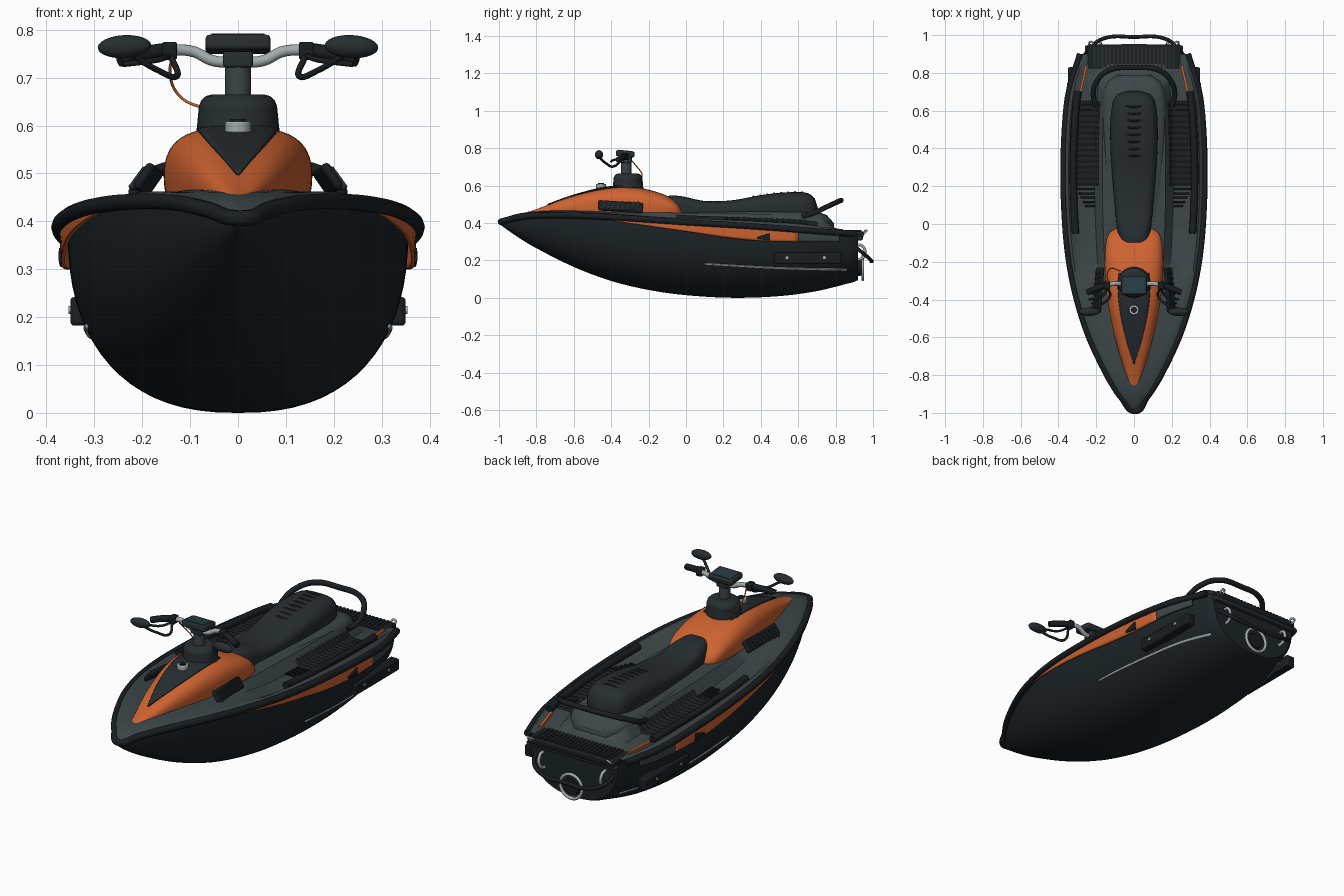
import bpy, bmesh, math
from mathutils import Vector, Matrix, Euler

cube = bpy.data.objects.get("Cube")
if cube:
    bpy.data.objects.remove(cube, do_unlink=True)


def material(name, r, g, b):
    mat = bpy.data.materials.new(name)
    mat.use_nodes = True
    mat.diffuse_color = (r, g, b, 1)
    mat.node_tree.nodes["Principled BSDF"].inputs["Base Color"].default_value = (r, g, b, 1)
    return mat


HULL = material("hull black", .012, .017, .021)
BLACK = material("black rubber", .01, .013, .016)
SEAT = material("seat vinyl", .02, .026, .03)
DECK = material("deck grey", .045, .06, .065)
ORANGE = material("orange paint", .62, .125, .03)
SILVER = material("silver metal", .36, .41, .42)
SCREEN = material("display blue", .02, .045, .06)


def sample(table, y):
    """Smoothly interpolate rows of (y, value, ...)."""
    y = min(max(y, table[0][0]), table[-1][0])
    i = next(n for n in range(len(table) - 1) if y <= table[n + 1][0])
    a, b = table[i], table[i + 1]
    before, after = table[max(i - 1, 0)], table[min(i + 2, len(table) - 1)]
    span = b[0] - a[0]
    t = (y - a[0]) / span
    out = []
    for c in range(1, len(a)):
        m0 = (b[c] - before[c]) / (b[0] - before[0]) * span
        m1 = (after[c] - a[c]) / (after[0] - a[0]) * span
        d = b[c] - a[c]
        out.append(a[c] + t * (m0 + t * (3 * d - 2 * m0 - m1 + t * (m0 + m1 - 2 * d))))
    return out


def steps(start, end, count):
    return [start + (end - start) * i / count for i in range(count + 1)]


def finish(name, data, mat, mirror=False, thick=0, bevel=0):
    obj = bpy.data.objects.new(name, data)
    bpy.context.collection.objects.link(obj)
    data.materials.append(mat)
    if mirror:
        obj.modifiers.new("Mirror", "MIRROR").use_mirror_merge = False
    if thick:
        solid = obj.modifiers.new("Solidify", "SOLIDIFY")
        solid.thickness, solid.offset = thick, 0
    if bevel:
        mod = obj.modifiers.new("Bevel", "BEVEL")
        mod.width, mod.segments = bevel, 3
    if obj.type == "MESH":
        bpy.ops.object.select_all(action="DESELECT")
        obj.select_set(True)
        bpy.context.view_layer.objects.active = obj
        bpy.ops.object.shade_smooth_by_angle(angle=math.radians(40))
    return obj


def surface(name, rows, mat, cap=False, **options):
    bm = bmesh.new()
    grid = [[bm.verts.new(p) for p in row] for row in rows]
    for a, b in zip(grid, grid[1:]):
        for j in range(len(a) - 1):
            bm.faces.new((a[j], a[j + 1], b[j + 1], b[j]))
    if cap:
        bm.faces.new(grid[0])
        bm.faces.new(grid[-1])
    bmesh.ops.remove_doubles(bm, verts=bm.verts, dist=.0004)
    bmesh.ops.recalc_face_normals(bm, faces=bm.faces)
    return to_object(name, bm, mat, **options)


def to_object(name, bm, mat, **options):
    mesh = bpy.data.meshes.new(name)
    bm.to_mesh(mesh)
    bm.free()
    return finish(name, mesh, mat, **options)


def solid(name, kind, at, size, mat, turn=(0, 0, 0), taper=1, **options):
    bm = bmesh.new()
    place = Matrix.LocRotScale(Vector(at), Euler(turn), Vector(size))
    if kind == "box":
        bmesh.ops.create_cube(bm, size=1, matrix=place)
    elif kind == "ball":
        bmesh.ops.create_uvsphere(bm, u_segments=32, v_segments=16, radius=.5, matrix=place)
    else:
        bmesh.ops.create_cone(bm, segments=32, cap_ends=True, radius1=.5,
                              radius2=.5 * taper, depth=1, matrix=place)
    return to_object(name, bm, mat, **options)


def tube(name, points, radius, mat, mirror=False, closed=False):
    curve = bpy.data.curves.new(name, "CURVE")
    curve.dimensions, curve.bevel_depth = "3D", radius
    curve.bevel_resolution, curve.use_fill_caps = 3, True
    spline = curve.splines.new("BEZIER")
    spline.bezier_points.add(len(points) - 1)
    spline.use_cyclic_u = closed
    for knot, p in zip(spline.bezier_points, points):
        knot.co = p
        knot.handle_left_type = knot.handle_right_type = "AUTO"
    return finish(name, curve, mat, mirror)


def dome(y, width, top, base, power, waist=1, count=24):
    """Arched cross-section from left to right."""
    row = []
    for a in steps(0, math.pi, count):
        rise = max(math.sin(a), 0) ** power
        c = math.cos(a)
        x = math.copysign(abs(c) ** power, c) * width * (waist + (1 - waist) * rise)
        row.append((x, y, base + (top - base) * rise))
    return row


# Hull: y, half width, keel height, rim height
LINES = [(-1, 0, .395, .41), (-.9, .08, .325, .435), (-.8, .142, .265, .446),
         (-.6, .237, .165, .446), (-.4, .302, .09, .437), (-.2, .343, .042, .424),
         (0, .364, .014, .41), (.25, .373, 0, .395), (.5, .366, .009, .378),
         (.7, .344, .036, .362), (.9, .285, .085, .348)]
CURVE = 2.4


def hull_x(y, z):
    w, keel, rim = sample(LINES, y)
    u = min(max((rim - z) / (rim - keel), 0), 1)
    return w * .955 * (1 - u ** CURVE) ** (1 / CURVE)


hull_rows = []
for y in steps(-1, .9, 50):
    w, keel, rim = sample(LINES, y)
    hull_rows.append([(x * .955, y, rim - (z - rim)) for x, _, z in
                      dome(y, w, rim + rim - keel, rim, 2 / CURVE, count=36)])
hull_rows.append([(x * .93, .92, .22 + (z - .22) * .93) for x, _, z in hull_rows[-1]])
surface("hull", hull_rows, HULL, cap=True)

# Deck: y, shoulder, floor and centre heights
HEIGHTS = [(-1, .41, .412, .413), (-.9, .443, .446, .45), (-.7, .455, .462, .466),
           (-.4, .448, .45, .46), (-.1, .43, .41, .455), (.3, .412, .392, .45),
           (.6, .395, .378, .44), (.72, .38, .368, .425), (.82, .365, .355, .36),
           (.9, .352, .352, .352)]
SPOTS = (1, .93, .84, .56, .45, 0)


def deck_point(y, f, lift=0):
    w, _, rim = sample(LINES, y)
    shoulder, floor, centre = sample(HEIGHTS, y)
    levels = (rim, shoulder, floor, floor, centre, centre)
    i = next(n for n in range(len(SPOTS) - 1) if abs(f) >= SPOTS[n + 1])
    t = (SPOTS[i] - abs(f)) / (SPOTS[i] - SPOTS[i + 1])
    return (w * f, y, levels[i] + (levels[i + 1] - levels[i]) * t + lift)


fractions = [-f for f in SPOTS] + list(SPOTS[-2::-1])
surface("deck", [[deck_point(y, f) for f in fractions] for y in steps(-1, .9, 50)], DECK, cap=True)
rim_line = [deck_point(y, 1, -.006) for y in steps(.9, -.99, 26)]
rim_line += [(-x, y, z) for x, y, z in reversed(rim_line[:-1])]
tube("rim_bumper", rim_line, .017, BLACK)
tube("gunwale_pad", [deck_point(y, .86, .015) for y in steps(-.05, .7, 8)], .019, BLACK, True)

# Ribbed foot mats and cross treads
mat_rows = []
for i, y in enumerate(steps(.2, .65, 60)):
    mat_rows.append([deck_point(y, f, .004 + .006 * (i // 2 % 2)) for f in steps(.5, .92, 8)])
surface("foot_mat", mat_rows, BLACK, mirror=True)
for i, y in enumerate(steps(.09, .18, 4)):
    tread = [[deck_point(y + d, f, .006) for f in steps(.56, .7 + .03 * i, 4)] for d in (0, .01)]
    surface("foot_tread", tread, BLACK, mirror=True, thick=.006)


# Side panels that follow the hull
def hull_strip(name, start, end, edges, out, mat):
    rows = []
    for y in steps(start, end, 30):
        top, low = sample(edges, y)
        rows.append([(hull_x(y, z) + out, y, z) for z in steps(top, low, 5)])
    surface(name, rows, mat, mirror=True, thick=.008)


FLASH = [(-.45, .425, .42), (0, .4, .355), (.25, .385, .318), (.45, .372, .302), (.8, .345, .3)]
hull_strip("side_flash", -.45, .6, FLASH, .012, ORANGE)
hull_strip("side_rear_panel", .6, .82, FLASH, .014, DECK)
hull_strip("side_notch", .38, .45, [(.38, .325, .315), (.45, .345, .305)], .018, BLACK)
hull_strip("hull_pinstripe", .1, .86, [(.1, .186, .178), (.5, .164, .155), (.86, .156, .146)], .001, SILVER)
solid("sponson", "box", (.325, .65, .212), (.05, .36, .06), BLACK, mirror=True, bevel=.008)
for y in (.54, .74):
    solid("sponson_bolt", "cylinder", (.35, y, .215), (.016, .016, .008), SILVER,
          turn=(0, math.pi / 2, 0), mirror=True)

# Cowl: y, half width, top height
COWL = [(-.89, .006, .446), (-.8, .046, .474), (-.6, .112, .546), (-.4, .157, .592),
        (-.25, .172, .588), (-.1, .165, .545), (-.04, .14, .5), (-.02, .1, .47)]
surface("cowl", [dome(y, *sample(COWL, y), .435, .62, .86) for y in steps(-.89, -.02, 36)],
        ORANGE, cap=True)
WEDGE = [(-.74, .003), (-.6, .045), (-.45, .076), (-.33, .086), (-.26, .08)]
wedge_rows = []
for y in steps(-.74, -.26, 20):
    half = sample(WEDGE, y)[0]
    w, top = sample(COWL, y)
    row = []
    for f in steps(-1, 1, 10):
        u = (abs(f) * half / w) ** (2 / .62)
        row.append((f * half, y, .438 + (top - .435) * (1 - u) ** .31))
    wedge_rows.append(row)
surface("cowl_inlay", wedge_rows, SEAT, thick=.006)
solid("filler_cap", "cylinder", (0, -.455, .597), (.054, .054, .024), SILVER, bevel=.004)
solid("filler_cap_centre", "cylinder", (0, -.455, .61), (.032, .032, .008), BLACK)

# Slatted vents beside the cowl
solid("cowl_vent", "box", (.188, -.35, .487), (.02, .24, .062), BLACK,
      turn=(-.08, -.6, .12), mirror=True, bevel=.009)
for y in steps(-.44, -.26, 7):
    solid("vent_slat", "box", (.198 - .12 * (y + .35), y, .49), (.012, .009, .052), SEAT,
          turn=(-.3, -.6, .12), mirror=True)

# Seat: y, half width, top height
SADDLE = [(-.145, .03, .5), (-.12, .065, .538), (-.04, .092, .545), (.1, .108, .518),
          (.25, .122, .522), (.42, .133, .552), (.58, .13, .565), (.66, .112, .556),
          (.695, .08, .52), (.705, .03, .48)]
surface("seat", [dome(y, *sample(SADDLE, y), .435, .55, .92) for y in steps(-.145, .705, 50)],
        SEAT, cap=True)
for y in steps(.36, .62, 7):
    rib = [(x, y + .012 * (x / .06) ** 2, sample(SADDLE, y)[1] - 3 * x * x) for x in steps(-.06, .06, 4)]
    tube("seat_rib", rib, .005, BLACK)
PLINTH = [(-.1, .14, .455), (.3, .165, .465), (.6, .175, .462), (.74, .15, .45), (.79, .09, .4)]
surface("seat_plinth", [dome(y, *sample(PLINTH, y), .36, .4) for y in steps(-.1, .79, 24)],
        DECK, cap=True)
arch = [(.2, .62, .435), (.215, .68, .452), (.2, .75, .485), (.14, .81, .513), (0, .828, .52)]
tube("grab_handle", arch + [(-x, y, z) for x, y, z in arch[-2::-1]], .014, BLACK)

# Rear platform and slats
solid("rear_platform", "box", (0, .875, .338), (.5, .15, .034), BLACK, bevel=.01)
for x in steps(-.21, .21, 20):
    solid("platform_slat", "box", (x, .88, .357), (.011, .115, .01), SEAT)
solid("platform_bumper", "box", (0, .93, .318), (.52, .03, .022), SEAT, bevel=.008)
solid("deck_stripe", "box", (.268, .77, .368), (.012, .14, .012), ORANGE,
      turn=(-.1, 0, .22), mirror=True)
tube("tow_eye", [(.225, .945, .34), (.237, .96, .352), (.225, .965, .36), (.215, .95, .35)],
     .005, SILVER, True, True)

# Stern fittings
step_bar = [(.22, .9, .275), (.215, .945, .24), (.15, .985, .205), (0, .99, .195)]
tube("boarding_bar", step_bar + [(-x, y, z) for x, y, z in step_bar[-2::-1]], .01, BLACK)
tube("stern_handle", [(.18, .9, .28), (.18, .945, .275), (.175, .95, .22), (.17, .9, .2)],
     .008, SILVER, True)
ring = [(.062 * math.cos(a), .945, .16 + .062 * math.sin(a)) for a in steps(0, math.tau * 15 / 16, 15)]
tube("nozzle_ring", ring, .008, SILVER, closed=True)
solid("jet_nozzle", "cylinder", (0, .92, .16), (.1, .1, .05), BLACK,
      turn=(-math.pi / 2, 0, 0), taper=.8)

# Steering column and display
solid("column_base", "cylinder", (0, -.31, .61), (.18, .17, .11), SEAT, taper=.88, bevel=.025)
solid("steering_stem", "cylinder", (0, -.32, .695), (.055, .055, .12), DECK)
solid("stem_clamp", "box", (0, -.32, .738), (.062, .06, .034), SEAT, bevel=.006)
solid("display", "box", (0, -.325, .77), (.136, .1, .032), SEAT, turn=(-.1, 0, 0), bevel=.009)
solid("display_screen", "box", (0, -.325, .786), (.11, .078, .004), SCREEN, turn=(-.1, 0, 0))

# Handlebars, levers and mirrors
bar = [(0, -.32, .733), (.05, -.32, .735), (.095, -.315, .755), (.15, -.325, .758)]
tube("handlebar", bar, .012, SILVER, True)
tube("hand_grip", [(.155, -.327, .757), (.2, -.342, .75), (.248, -.362, .738)], .016, BLACK, True)
solid("switch_block", "box", (.143, -.325, .756), (.032, .042, .038), BLACK, mirror=True, bevel=.006)
tube("brake_lever", [(.145, -.345, .745), (.17, -.385, .737), (.24, -.4, .728)], .006, BLACK, True)
tube("mirror_arm", [(.14, -.34, .745), (.128, -.385, .703), (.17, -.425, .717), (.225, -.462, .75)],
     .0065, BLACK, True)
solid("mirror_pod", "ball", (.237, -.465, .765), (.112, .044, .048), SEAT, turn=(0, .05, 0), mirror=True)
tube("control_cable", [(-.132, -.31, .755), (-.142, -.27, .71), (-.12, -.235, .66), (-.07, -.25, .635)],
     .003, ORANGE)
